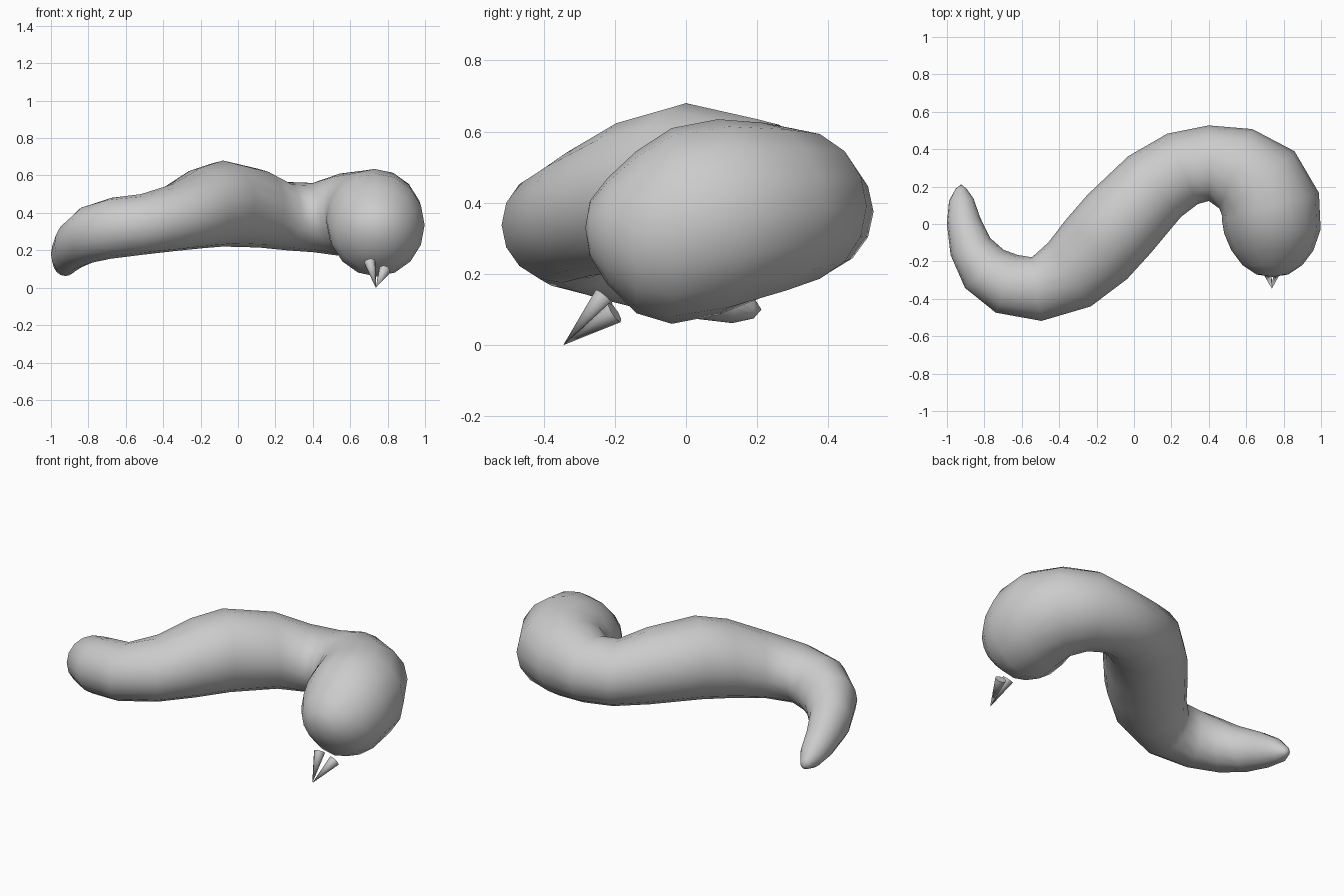
import bpy, bmesh, math
from mathutils import Vector

if "Cube" in bpy.data.objects:
    bpy.data.objects.remove(bpy.data.objects["Cube"])

SIDES = 16
# Body stations from tail to head: x, y, half width, bottom z, top z
STATIONS = [
    (-0.925, 0.19, 0.028, 0.075, 0.135),
    (-0.923, 0.13, 0.066, 0.062, 0.205),
    (-0.912, 0.02, 0.090, 0.075, 0.285),
    (-0.875, -0.12, 0.115, 0.10, 0.365),
    (-0.80, -0.24, 0.145, 0.13, 0.44),
    (-0.68, -0.32, 0.165, 0.155, 0.48),
    (-0.52, -0.348, 0.172, 0.175, 0.50),
    (-0.345, -0.27, 0.205, 0.195, 0.555),
    (-0.20, -0.135, 0.228, 0.21, 0.64),
    (-0.08, 0.0, 0.23, 0.22, 0.68),
    (0.11, 0.2, 0.215, 0.215, 0.635),
    (0.26, 0.295, 0.205, 0.20, 0.565),
    (0.40, 0.325, 0.202, 0.19, 0.56),
    (0.545, 0.295, 0.23, 0.17, 0.61),
    (0.665, 0.215, 0.26, 0.135, 0.625),
    (0.73, 0.09, 0.27, 0.085, 0.635),
    (0.74, -0.04, 0.258, 0.06, 0.61),
    (0.74, -0.14, 0.22, 0.09, 0.545),
    (0.74, -0.22, 0.16, 0.17, 0.47),
    (0.74, -0.27, 0.085, 0.25, 0.405),
]


def finish(bm, name, angle):
    bmesh.ops.recalc_face_normals(bm, faces=bm.faces)
    mesh = bpy.data.meshes.new(name)
    bm.to_mesh(mesh)
    bm.free()
    obj = bpy.data.objects.new(name, mesh)
    bpy.context.collection.objects.link(obj)
    bpy.ops.object.select_all(action='DESELECT')
    obj.select_set(True)
    bpy.context.view_layer.objects.active = obj
    bpy.ops.object.shade_smooth_by_angle(angle=math.radians(angle))
    return obj


# Curved body: upright oval rings lofted along the path
bm = bmesh.new()
rings = []
for i, (x, y, w, lo, hi) in enumerate(STATIONS):
    a = STATIONS[max(i - 1, 0)]
    b = STATIONS[min(i + 1, len(STATIONS) - 1)]
    d = Vector((b[0] - a[0], b[1] - a[1], 0)).normalized()
    side = Vector((-d.y, d.x, 0))
    ring = []
    for k in range(SIDES):
        t = 2 * math.pi * k / SIDES
        co = Vector((x, y, (lo + hi) / 2)) + side * (w * math.cos(t))
        co.z += (hi - lo) / 2 * math.sin(t)
        ring.append(bm.verts.new(co))
    rings.append(ring)
for r, s in zip(rings, rings[1:]):
    for k in range(SIDES):
        n = (k + 1) % SIDES
        bm.faces.new((r[k], r[n], s[n], s[k]))
# Pointed tail tip and snout
for ring, tip in ((rings[0], (-0.925, 0.212, 0.10)), (rings[-1], (0.74, -0.283, 0.33))):
    v = bm.verts.new(tip)
    for k in range(SIDES):
        bm.faces.new((ring[k], ring[(k + 1) % SIDES], v))
finish(bm, "body", 80)


# Two small cones under the snout whose points meet
def spike(name, base, tip, radius):
    base, tip = Vector(base), Vector(tip)
    bm = bmesh.new()
    bmesh.ops.create_cone(bm, cap_ends=True, segments=8, radius1=radius, radius2=0,
                          depth=(tip - base).length)
    obj = finish(bm, name, 50)
    obj.location = (base + tip) / 2
    obj.rotation_euler = (tip - base).to_track_quat('Z', 'Y').to_euler()


spike("left_spike", (0.705, -0.23, 0.135), (0.737, -0.345, 0.0), 0.032)
spike("right_spike", (0.783, -0.20, 0.092), (0.737, -0.345, 0.0), 0.032)
